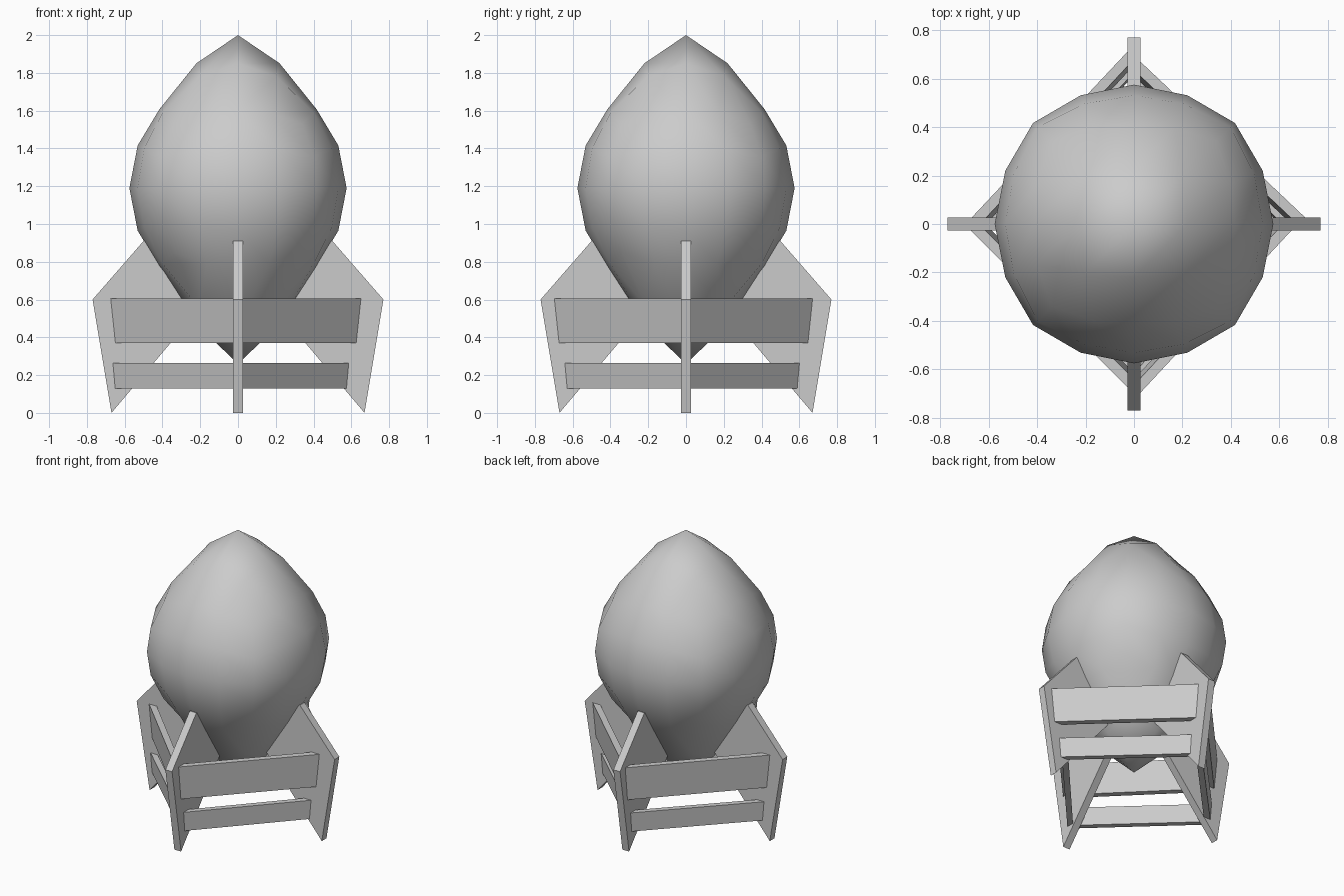
import bpy, bmesh, math
from mathutils import Vector, Matrix

if "Cube" in bpy.data.objects:
    bpy.data.objects.remove(bpy.data.objects["Cube"])


def make_object(name, bm, smooth=False):
    bmesh.ops.recalc_face_normals(bm, faces=bm.faces)
    me = bpy.data.meshes.new(name)
    bm.to_mesh(me)
    bm.free()
    for p in me.polygons:
        p.use_smooth = smooth
    ob = bpy.data.objects.new(name, me)
    bpy.context.collection.objects.link(ob)
    return ob


def remap(v, table):
    for (a, b), (c, d) in zip(table, table[1:]):
        if v <= c:
            break
    return b + (d - b) * (v - a) / (c - a)


# Body: cube-based sphere with both poles pulled out to points
R, CENTRE = 0.575, 1.19
STRETCH = [(-0.575, -0.93), (-0.531, -0.72), (-0.41, -0.42),
           (0.41, 0.42), (0.531, 0.66), (0.575, 0.81)]
bm = bmesh.new()
bmesh.ops.create_cube(bm, size=2)
bmesh.ops.subdivide_edges(bm, edges=bm.edges[:], cuts=3, use_grid_fill=True)
for v in bm.verts:
    d = Vector([math.tan(c * math.pi / 4) for c in v.co]).normalized() * R
    edge = sum(abs(c) > 0.99 for c in v.co) >= 2
    k = 1.025 if edge else 1.0
    v.co = (d.x * k, d.y * k, CENTRE + remap(d.z, STRETCH))
make_object("body", bm, smooth=True)

# Four tail fins: flat plates cut from one profile
FIN = [(0.67, 0.005), (0.77, 0.6), (0.5, 0.91), (0.2, 0.91), (0.12, 0.65)]
FIN[0] = (0.67, 0.0)
T = 0.026
for i, side in enumerate(("right", "back", "left", "front")):
    bm = bmesh.new()
    f = bm.faces.new([bm.verts.new((r, -T, z)) for r, z in FIN])
    ext = bmesh.ops.extrude_face_region(bm, geom=[f])
    bmesh.ops.translate(bm, vec=(0, 2 * T, 0),
                        verts=[g for g in ext["geom"] if isinstance(g, bmesh.types.BMVert)])
    bm.transform(Matrix.Rotation(i * math.pi / 2, 4, 'Z'))
    make_object("fin_" + side, bm)


# Braces: slanted boards spanning each pair of neighbouring fins
def brace(name, quadrant, r0, r1, z0, z1, lean, thick):
    bm = bmesh.new()
    a = quadrant * math.pi / 2
    rings = []
    for r, ang in ((r0, a), (r1, a + math.pi / 2)):
        d = Vector((math.cos(ang), math.sin(ang), 0))
        rings.append([bm.verts.new(d * (r + dr) + Vector((0, 0, z)))
                      for dr, z in ((0, z1), (-lean, z0), (-lean - thick, z0), (-thick, z1))])
    p, q = rings
    bm.faces.new(p)
    bm.faces.new(q[::-1])
    for i in range(4):
        j = (i + 1) % 4
        bm.faces.new((p[i], q[i], q[j], p[j]))
    make_object(name, bm)


NAMES = ("back_right", "back_left", "front_left", "front_right")
UPPER = [(0.735, 0.695), (0.74, 0.695), (0.70, 0.70), (0.725, 0.675)]
LOWER = [(0.67, 0.625), (0.68, 0.65), (0.69, 0.65), (0.67, 0.61)]
for i, n in enumerate(NAMES):
    brace("upper_brace_" + n, i, *UPPER[i], 0.37, 0.605, 0.025, 0.06)
    brace("lower_brace_" + n, i, *LOWER[i], 0.13, 0.265, 0.012, 0.055)
